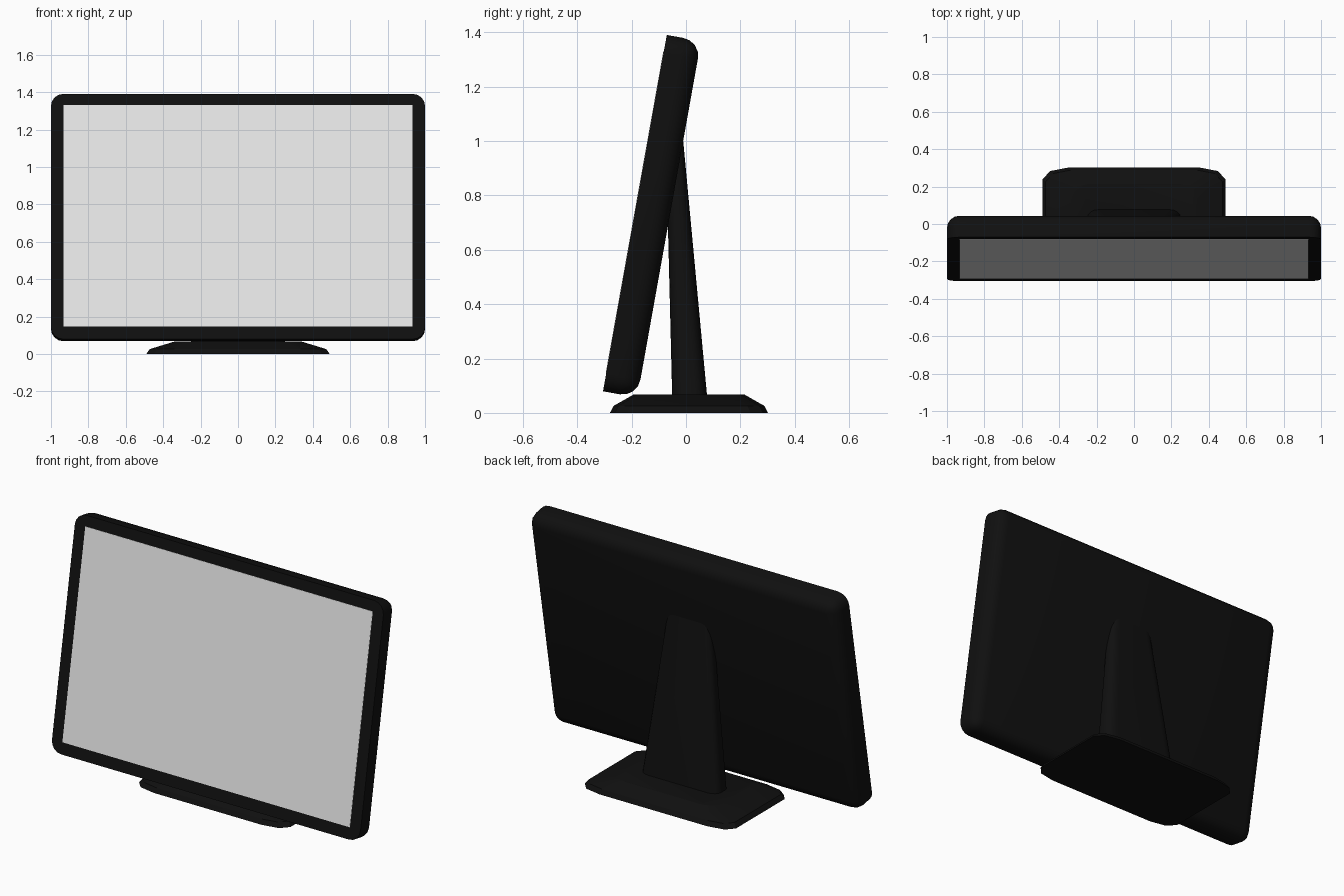
import bpy
import bmesh
import math
from mathutils import Matrix

cube = bpy.data.objects.get("Cube")
if cube:
    bpy.data.objects.remove(cube, do_unlink=True)


def make_material(name, value, roughness):
    mat = bpy.data.materials.new(name)
    mat.use_nodes = True
    color = (value, value, value, 1)
    mat.diffuse_color = color
    node = mat.node_tree.nodes["Principled BSDF"]
    node.inputs["Base Color"].default_value = color
    node.inputs["Roughness"].default_value = roughness
    return mat


black = make_material("black plastic", 0.005, 0.5)
grey = make_material("light grey screen", 0.8, 0.5)


def finish(name, bm, mat, smooth_angle=None):
    bmesh.ops.recalc_face_normals(bm, faces=bm.faces)
    mesh = bpy.data.meshes.new(name)
    bm.to_mesh(mesh)
    bm.free()
    mesh.materials.append(mat)
    obj = bpy.data.objects.new(name, mesh)
    bpy.context.collection.objects.link(obj)
    if smooth_angle:
        bpy.ops.object.select_all(action="DESELECT")
        obj.select_set(True)
        bpy.context.view_layer.objects.active = obj
        bpy.ops.object.shade_smooth_by_angle(angle=math.radians(smooth_angle))
    return obj


def box(x0, x1, y0, y1, z0, z1):
    bm = bmesh.new()
    bmesh.ops.create_cube(bm, size=1)
    bmesh.ops.scale(bm, vec=(x1 - x0, y1 - y0, z1 - z0), verts=bm.verts)
    bmesh.ops.translate(bm, vec=((x0 + x1) / 2, (y0 + y1) / 2, (z0 + z1) / 2), verts=bm.verts)
    return bm


def rounded_rect(hx, hy, rx, ry, steps):
    """Outline of a rectangle with elliptical corners, counter-clockwise."""
    points = []
    for quarter, (sx, sy) in enumerate([(1, 1), (-1, 1), (-1, -1), (1, -1)]):
        for i in range(steps + 1):
            a = math.pi / 2 * (quarter + i / steps)
            points.append((sx * (hx - rx) + rx * math.cos(a),
                           sy * (hy - ry) + ry * math.sin(a)))
    return points


def loft(levels, steps):
    """Skin rounded rectangles given as (z, y centre, hx, hy, rx, ry)."""
    bm = bmesh.new()
    rings = [[bm.verts.new((x, yc + y, z)) for x, y in rounded_rect(hx, hy, rx, ry, steps)]
             for z, yc, hx, hy, rx, ry in levels]
    for low, high in zip(rings, rings[1:]):
        n = len(low)
        for i in range(n):
            j = (i + 1) % n
            bm.faces.new((low[i], low[j], high[j], high[i]))
    bm.faces.new(rings[0][::-1])
    bm.faces.new(rings[-1])
    return bm


# Leaning display: the local front plane is y = 0
tilt = Matrix.Translation((0, -0.188, 0.735)) @ Matrix.Rotation(math.radians(-10.15), 4, "X")
depth, half_height = 0.128, 0.666

# Housing with rounded corners and rounded rear rim, sharp at the front
bm = box(-1, 1, 0, depth, -half_height, half_height)
edges = [e for e in bm.edges if any(v.co.y > depth / 2 for v in e.verts)]
bmesh.ops.bevel(bm, geom=edges, offset=0.066, segments=4, profile=0.5, affect="EDGES")
bm.transform(tilt)
finish("display_housing", bm, black, 35)

# Flush screen plate
bm = box(-0.932, 0.932, -0.002, 0.004, -0.598, 0.605)
bm.transform(tilt)
finish("screen", bm, grey)

# Tapered neck running into the back of the housing
finish("stand_neck", loft([
    (0.001, 0.015, 0.255, 0.066, 0.06, 0.045),
    (0.068, 0.013, 0.25, 0.064, 0.06, 0.045),
    (1.03, -0.044, 0.135, 0.031, 0.045, 0.025),
], 4), black, 35)

# Low foot with sloping sides
finish("stand_base", loft([
    (0, 0.011, 0.49, 0.291, 0.14, 0.065),
    (0.026, 0.011, 0.472, 0.277, 0.135, 0.062),
    (0.068, 0.011, 0.335, 0.203, 0.09, 0.045),
], 2), black, 20)
